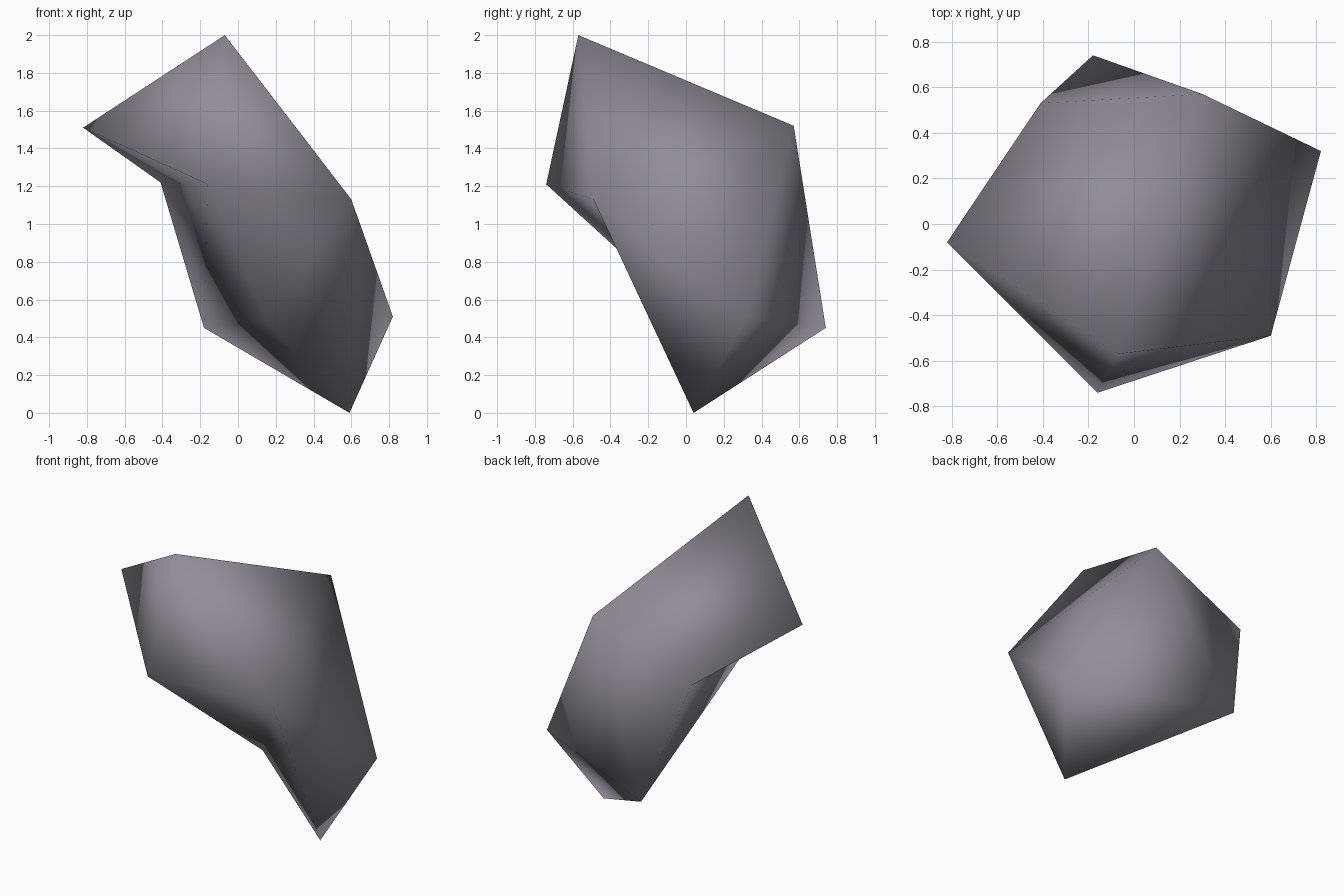
import bpy, bmesh

if "Cube" in bpy.data.objects:
    bpy.data.objects.remove(bpy.data.objects["Cube"])

# Corner points of the rock
corners = {
    "A": (-0.07, -0.57, 2.00),   # peak
    "B": (-0.82, -0.08, 1.51),   # left tip
    "C": (-0.41, 0.53, 1.22),
    "D": (0.30, 0.57, 1.52),
    "E": (0.60, -0.49, 1.13),
    "F": (-0.16, -0.74, 1.21),   # front overhang
    "G": (-0.18, 0.74, 0.45),
    "H": (0.82, 0.32, 0.51),
    "I": (0.59, 0.04, 0.00),     # foot
    "J": (0.15, 0.05, 0.49),     # hollow under the overhang
}
# Facets: crown, sides, hollow, underside
facets = ("ABD BCD ADE ABF AFE "
          "DEH EHI CDG DGH GHI "
          "BCF CGF FGJ FJE GIJ JIE").split()

bm = bmesh.new()
v = {k: bm.verts.new(p) for k, p in corners.items()}
for f in facets:
    bm.faces.new([v[k] for k in f]).smooth = True
bmesh.ops.recalc_face_normals(bm, faces=bm.faces)
if bm.calc_volume(signed=True) < 0:
    bmesh.ops.reverse_faces(bm, faces=bm.faces)

mesh = bpy.data.meshes.new("rock")
bm.to_mesh(mesh)
bm.free()

# Stone colour
stone = bpy.data.materials.new("purple grey stone")
stone.diffuse_color = (0.29, 0.262, 0.312, 1)
stone.use_nodes = True
stone.node_tree.nodes["Principled BSDF"].inputs["Base Color"].default_value = stone.diffuse_color
mesh.materials.append(stone)

rock = bpy.data.objects.new("rock", mesh)
bpy.context.collection.objects.link(rock)
